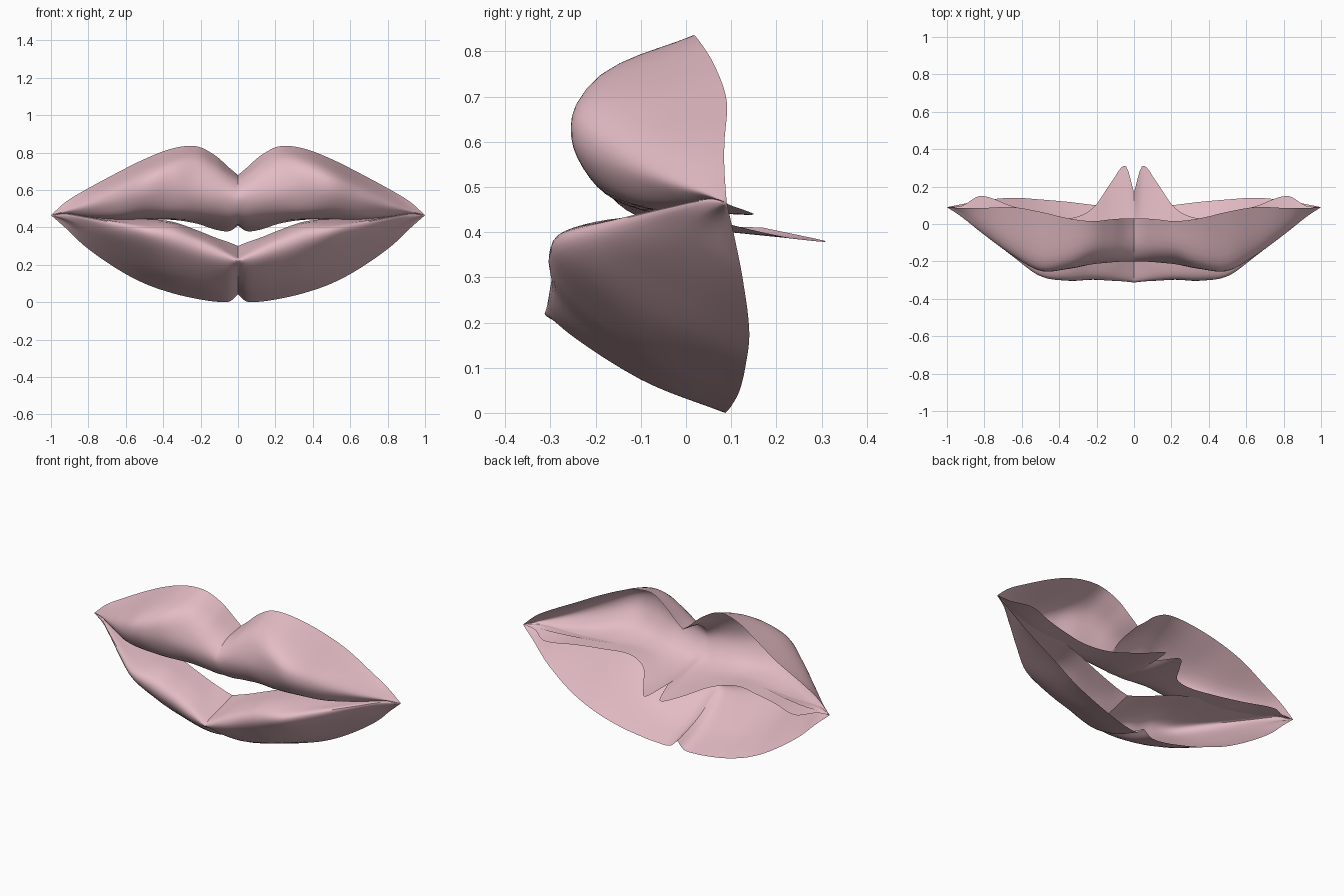
import bpy, bmesh, math

if "Cube" in bpy.data.objects:
    bpy.data.objects.remove(bpy.data.objects["Cube"])

# Stations across half the mouth; each rail gives (y, z) at every station
XS = [0, .045, .12, .22, .35, .5, .65, .82, .92, 1]
CORNER = (.09, .465)

UPPER = [
    # outer edge with the cupid's bow
    [(.03, .68), (.03, .717), (.025, .783), (.015, .833), (.03, .822), (.065, .765), (.09, .69), (.085, .598), (.085, .537)],
    # top of the bulge
    [(-.12, .648), (-.13, .67), (-.14, .715), (-.153, .756), (-.193, .744), (-.20, .693), (-.12, .626), (-.003, .555), (.057, .508)],
    # front of the bulge
    [(-.20, .565), (-.20, .575), (-.205, .595), (-.215, .615), (-.24, .625), (-.25, .605), (-.168, .56), (-.043, .514), (.037, .488)],
    # underside
    [(-.15, .463), (-.15, .463), (-.165, .485), (-.18, .505), (-.192, .50), (-.19, .498), (-.12, .475), (-.01, .47), (.05, .475)],
    # start of the inner flap
    [(-.02, .42), (-.02, .415), (-.05, .425), (-.09, .445), (-.10, .45), (-.08, .45), (-.04, .445), (.04, .455), (.07, .468)],
    # inner edge
    [(.17, .41), (.31, .38), (.225, .388), (.085, .42), (.03, .44), (.055, .44), (.095, .44), (.15, .44), (.097, .46)],
]
LOWER = [
    # outer bottom edge
    [(.08, .042), (.085, .004), (.09, .003), (.102, .018), (.118, .048), (.131, .10), (.14, .18), (.125, .30), (.106, .395)],
    # middle of the sloping face
    [(-.10, .10), (-.10, .076), (-.10, .078), (-.10, .10), (-.10, .142), (-.07, .203), (-.01, .272), (.05, .36), (.08, .427)],
    # upper part of the sloping face
    [(-.265, .19), (-.267, .182), (-.275, .205), (-.272, .238), (-.275, .282), (-.243, .322), (-.145, .365), (-.012, .413), (.05, .446)],
    # rim
    [(-.31, .225), (-.305, .245), (-.297, .28), (-.29, .325), (-.297, .37), (-.275, .392), (-.168, .422), (-.038, .454), (.042, .47)],
    # inner slope
    [(-.20, .26), (-.21, .28), (-.21, .32), (-.20, .365), (-.21, .415), (-.18, .425), (-.09, .435), (.02, .46), (.067, .474)],
    # inner edge
    [(-.05, .30), (-.06, .319), (-.06, .345), (-.06, .385), (-.05, .43), (-.02, .445), (.02, .447), (.07, .46), (.085, .468)],
]


def spline(ts, vs, t):
    """Smooth curve through values vs at parameters ts."""
    n = len(ts)
    i = max(k for k in range(n - 1) if ts[k] <= t)

    def slope(k):
        a, b = max(k - 1, 0), min(k + 1, n - 1)
        return (vs[b] - vs[a]) / (ts[b] - ts[a])
    h = ts[i + 1] - ts[i]
    u = (t - ts[i]) / h
    return ((2*u**3 - 3*u*u + 1) * vs[i] + (u**3 - 2*u*u + u) * h * slope(i)
            + (3*u*u - 2*u**3) * vs[i + 1] + (u**3 - u*u) * h * slope(i + 1))


def build_lip(name, rails, mat, outward, cols=56, steps=5):
    bm = bmesh.new()
    rails = [r + [CORNER] for r in rails]
    ks = list(range(len(rails)))
    grid = []
    for c in range(cols + 1):
        x = (c / cols) ** 1.2
        pts = [[spline(XS, [p[a] for p in r], x) for r in rails] for a in (0, 1)]
        row = []
        for s in range((len(rails) - 1) * steps + 1):
            y, z = (spline(ks, pts[a], s / steps) for a in (0, 1))
            row.append(bm.verts.new((x, y, max(z, 0))))
        grid.append(row)
    for a, b in zip(grid, grid[1:]):
        for s in range(len(a) - 1):
            quad = (a[s], a[s + 1], b[s + 1], b[s])
            bm.faces.new(quad if outward else quad[::-1])
    # mirrored other half, welded on the centre line
    geom = bm.verts[:] + bm.edges[:] + bm.faces[:]
    dup = bmesh.ops.duplicate(bm, geom=geom)["geom"]
    for v in dup:
        if isinstance(v, bmesh.types.BMVert):
            v.co.x *= -1
    bmesh.ops.reverse_faces(bm, faces=[f for f in dup if isinstance(f, bmesh.types.BMFace)])
    bmesh.ops.remove_doubles(bm, verts=bm.verts[:], dist=1e-5)
    me = bpy.data.meshes.new(name)
    bm.to_mesh(me)
    bm.free()
    me.materials.append(mat)
    ob = bpy.data.objects.new(name, me)
    bpy.context.collection.objects.link(ob)
    bpy.context.view_layer.objects.active = ob
    ob.select_set(True)
    bpy.ops.object.shade_smooth_by_angle(angle=math.radians(40))
    ob.select_set(False)


pink = bpy.data.materials.new("lip_pink")
pink.diffuse_color = (.77, .50, .55, 1)
pink.use_nodes = True
pink.node_tree.nodes["Principled BSDF"].inputs["Base Color"].default_value = pink.diffuse_color

build_lip("upper_lip", UPPER, pink, True)
build_lip("lower_lip", LOWER, pink, False)
